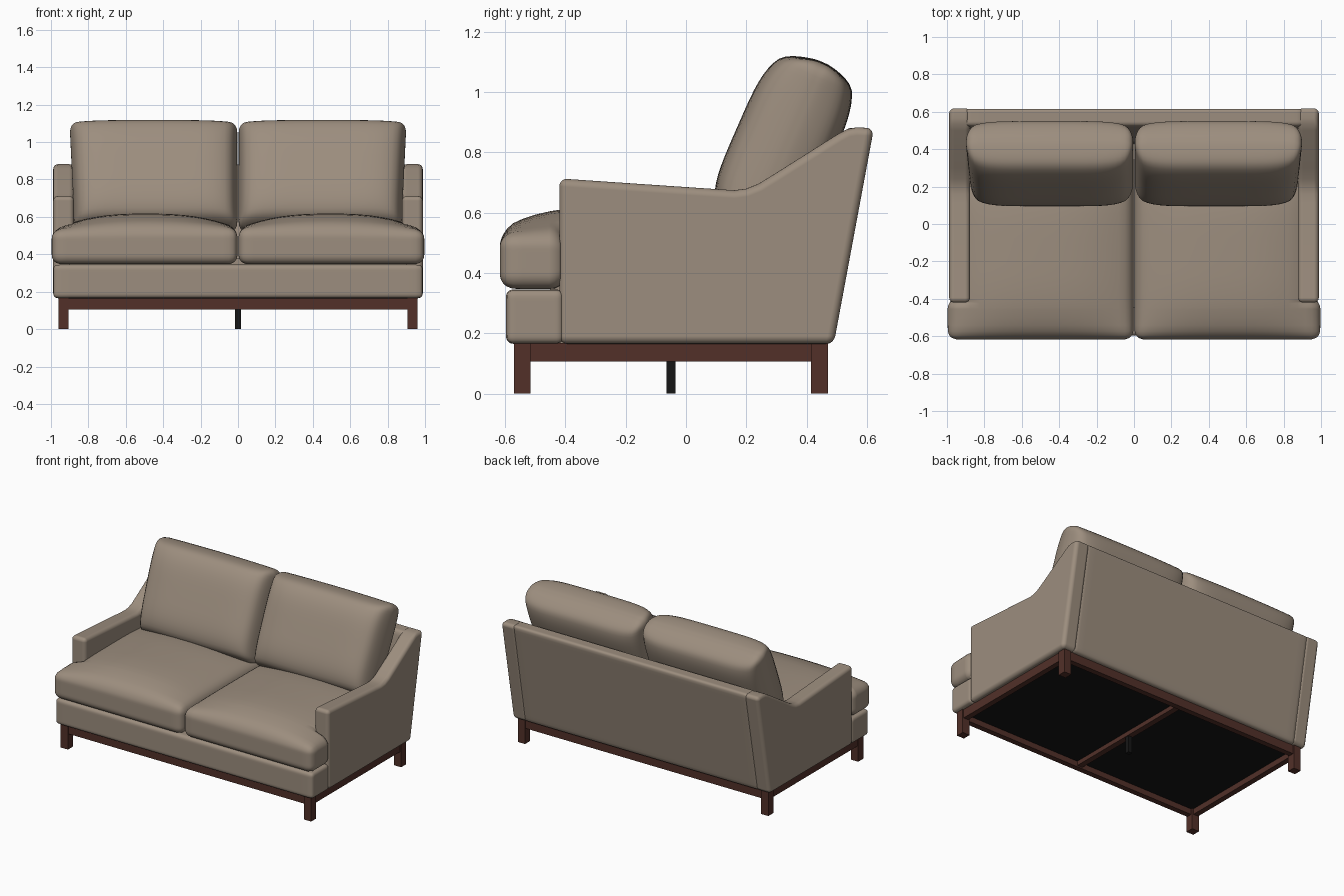
import bpy, bmesh, math
from mathutils import Vector

if "Cube" in bpy.data.objects:
    bpy.data.objects.remove(bpy.data.objects["Cube"])


def material(name, rgb):
    m = bpy.data.materials.new(name)
    m.diffuse_color = (*rgb, 1)
    m.use_nodes = True
    m.node_tree.nodes["Principled BSDF"].inputs["Base Color"].default_value = m.diffuse_color
    return m


FABRIC = material("taupe_fabric", (0.335, 0.27, 0.21))
WOOD = material("dark_red_wood", (0.085, 0.03, 0.022))
BLACK = material("black", (0.008, 0.008, 0.008))


def finish(name, bm, mat, angle=40):
    bmesh.ops.recalc_face_normals(bm, faces=bm.faces)
    me = bpy.data.meshes.new(name)
    bm.to_mesh(me)
    bm.free()
    me.materials.append(mat)
    ob = bpy.data.objects.new(name, me)
    bpy.context.collection.objects.link(ob)
    bpy.ops.object.select_all(action='DESELECT')
    ob.select_set(True)
    bpy.context.view_layer.objects.active = ob
    bpy.ops.object.shade_smooth_by_angle(angle=math.radians(angle))
    return ob


def box(name, lo, hi, mat):
    bm = bmesh.new()
    bmesh.ops.create_cube(bm, size=1)
    for v in bm.verts:
        v.co = [(a + b) / 2 + c * (b - a) for a, b, c in zip(lo, hi, v.co)]
    return finish(name, bm, mat)


def soft_box(name, lo, hi, r, shape=None, n=22, cuts_y=()):
    """Rounded upholstery block; shape(co, u) deforms it, u is -1..1 per axis."""
    lo, hi = Vector(lo), Vector(hi)
    mid, half = (lo + hi) / 2, (hi - lo) / 2
    ts = [[-math.cos(math.pi * i / n) for i in range(n + 1)] for _ in range(3)]
    ts[1] = sorted(ts[1] + [(c - mid.y) / half.y for c in cuts_y])
    bm = bmesh.new()
    for ax in range(3):
        a, b = (ax + 1) % 3, (ax + 2) % 3
        for side in (-1, 1):
            rows = []
            for s in ts[a]:
                row = []
                for t in ts[b]:
                    p = Vector((0, 0, 0))
                    p[ax], p[a], p[b] = side, s, t
                    row.append(bm.verts.new(p))
                rows.append(row)
            for i in range(len(rows) - 1):
                for j in range(len(row) - 1):
                    bm.faces.new((rows[i][j], rows[i + 1][j],
                                  rows[i + 1][j + 1], rows[i][j + 1]))
    bmesh.ops.remove_doubles(bm, verts=bm.verts, dist=1e-5)
    for v in bm.verts:
        p = Vector([c * h for c, h in zip(v.co, half)])
        core = Vector([max(-(h - r), min(h - r, c)) for c, h in zip(p, half)])
        d = p - core
        if d.length > 1e-6:
            p = core + d.normalized() * r
        u = Vector([c / h for c, h in zip(p, half)])
        v.co = p + mid
        if shape:
            v.co = shape(v.co.copy(), u)
    return finish(name, bm, FABRIC, 60)


# base front, hidden deck and raked back panel
soft_box("base_front", (-0.987, -0.597, 0.165), (0.987, -0.405, 0.345), 0.025)
box("seat_deck", (-0.9, -0.45, 0.165), (0.9, 0.43, 0.38), FABRIC)


def rake(p, u):
    p.y += (p.z - 0.88) * 0.184
    return p


soft_box("back_panel", (-0.905, 0.525, 0.165), (0.905, 0.62, 0.88), 0.022, rake)

# arms: side profile (y, z) extruded and rounded
ARM = [(-0.42, 0.165), (-0.42, 0.713), (-0.2, 0.698), (0.11, 0.677), (0.16, 0.674),
       (0.2, 0.679), (0.24, 0.695), (0.3, 0.732), (0.5, 0.858), (0.535, 0.877),
       (0.565, 0.882), (0.623, 0.88), (0.49, 0.165)]
for s, side in ((1, "right"), (-1, "left")):
    bm = bmesh.new()
    f = bm.faces.new([bm.verts.new((s * 0.877, y, z)) for y, z in ARM])
    ext = bmesh.ops.extrude_face_region(bm, geom=[f])
    for v in ext["geom"]:
        if isinstance(v, bmesh.types.BMVert):
            v.co.x = s * 0.988
    arm = finish("arm_" + side, bm, FABRIC, 40)
    bev = arm.modifiers.new("rounding", 'BEVEL')
    bev.width = 0.026
    bev.segments = 5
    bev.limit_method = 'ANGLE'
    bev.angle_limit = math.radians(40)
    bev.use_clamp_overlap = False
    bev.harden_normals = True

TILT = math.radians(23.6)
for s, side in ((1, "right"), (-1, "left")):
    # T-shaped seat cushion: crowned top, wide only in front of the arm
    def seat(p, u):
        if u.z > 0:
            p.z += 0.078 * u.z * (1 - abs(u.x) ** 2.6) * (1 - u.y ** 4)
        p.z -= 0.012 * max(0, u.x) ** 2 * max(0, u.z)
        if p.y > -0.41:
            p.x = min(p.x, 0.9)
        elif p.x > 0.9:   # round the back of the ear
            k = max(0, (p.y + 0.45) / 0.04)
            p.z = 0.44 + (p.z - 0.44) * (1 - 0.2 * k * k)
            p.x -= 0.02 * k * k
        p.x *= s
        return p

    soft_box("seat_cushion_" + side, (0.003, -0.617, 0.347), (0.996, 0.33, 0.54), 0.05,
             seat, cuts_y=(-0.45, -0.435, -0.422, -0.416, -0.405))

    # puffed back cushion, leaning back
    def lean(p, u):
        puff = max(0, (1 - u.x ** 6) * (1 - u.z ** 4)) ** 0.5
        t = u.y * (0.055 + (0.12 if u.y < 0 else 0.1) * puff)
        h = p.z + 0.006 * (1 - u.x ** 2) * u.z
        x = p.x * (0.985 + 0.015 * u.z)
        return Vector((s * x, 0.215 + h * math.sin(TILT) + t * math.cos(TILT),
                       0.55 + h * math.cos(TILT) - t * math.sin(TILT)))

    soft_box("back_cushion_" + side, (0.004, -0.055, -0.02), (0.9, 0.055, 0.592), 0.045,
             lean, n=28)

    # legs and side rail
    x0, x1 = sorted((s * 0.905, s * 0.96))
    box("front_leg_" + side, (x0, -0.57, 0), (x1, -0.515, 0.168), WOOD)
    box("back_leg_" + side, (x0, 0.415, 0), (x1, 0.47, 0.168), WOOD)
    x0, x1 = sorted((s * 0.915, s * 0.953))
    box("side_rail_" + side, (x0, -0.52, 0.106), (x1, 0.42, 0.168), WOOD)

# wooden frame, dust cover and centre support
box("front_rail", (-0.91, -0.563, 0.106), (0.91, -0.525, 0.168), WOOD)
box("back_rail", (-0.91, 0.425, 0.106), (0.91, 0.463, 0.168), WOOD)
box("centre_rail", (-0.02, -0.53, 0.115), (0.02, 0.43, 0.16), WOOD)
box("dust_cover", (-0.92, -0.53, 0.145), (0.92, 0.43, 0.166), BLACK)
box("centre_leg", (-0.015, -0.065, 0), (0.015, -0.035, 0.12), BLACK)
